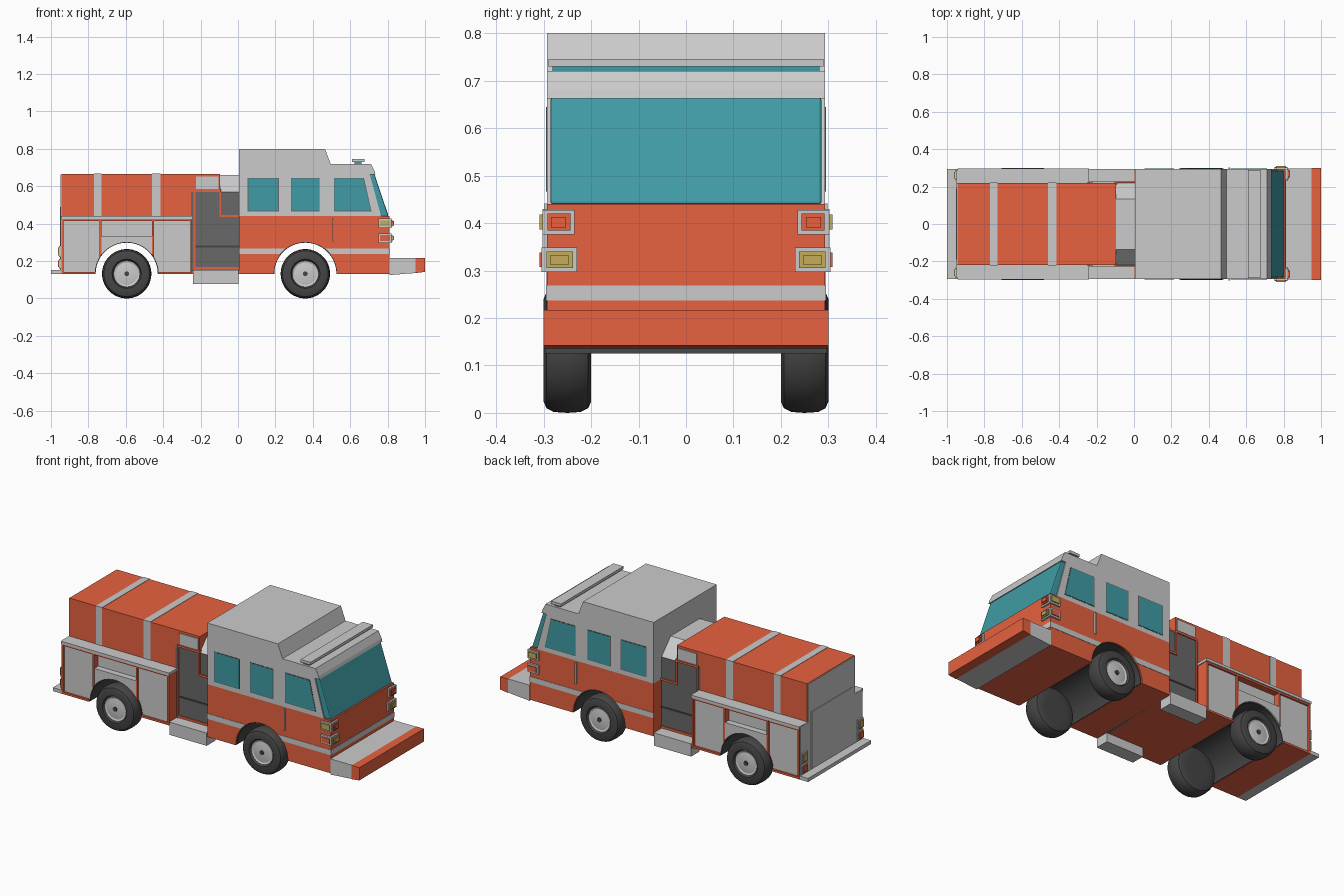
import bpy, bmesh, math

if "Cube" in bpy.data.objects:
    bpy.data.objects.remove(bpy.data.objects["Cube"])

def material(name, c):
    m = bpy.data.materials.new(name)
    m.diffuse_color = (*c, 1)
    m.use_nodes = True
    m.node_tree.nodes["Principled BSDF"].inputs["Base Color"].default_value = m.diffuse_color
    return m

RED = material("red_paint", (0.8, 0.12, 0.05))
PALE = material("pale_grey", (0.7, 0.7, 0.7))
TEAL = material("teal_glass", (0.05, 0.33, 0.38))
DARK = material("dark_panel", (0.14, 0.14, 0.14))
BLACK = material("rubber", (0.06, 0.06, 0.06))
AMBER = material("amber_lens", (0.55, 0.42, 0.1))
GREY = None
AXLES = (-0.595, 0.36)
AXLE_Z, ARCH_R = 0.132, 0.17

def finish(name, bm, mat):
    bmesh.ops.recalc_face_normals(bm, faces=bm.faces)
    me = bpy.data.meshes.new(name)
    bm.to_mesh(me)
    bm.free()
    ob = bpy.data.objects.new(name, me)
    bpy.context.collection.objects.link(ob)
    if mat:
        me.materials.append(mat)
    return ob

def prism(name, pts, a, b, mat=GREY, mirror=False, axis='Y'):
    """Extrude an xz (or yz) outline from a to b; mirror adds the other side."""
    bm = bmesh.new()
    for s in ((1, -1) if mirror else (1,)):
        rings = []
        for d in (a, b):
            rings.append([bm.verts.new((u, s * d, v) if axis == 'Y' else (d, u, v)) for u, v in pts])
        bm.faces.new(rings[0])
        bm.faces.new(rings[1])
        n = len(pts)
        for i in range(n):
            j = (i + 1) % n
            bm.faces.new((rings[0][i], rings[0][j], rings[1][j], rings[1][i]))
    return finish(name, bm, mat)

def box(name, x0, x1, y0, y1, z0, z1, mat=GREY, mirror=False):
    return prism(name, [(x0, z0), (x1, z0), (x1, z1), (x0, z1)], y0, y1, mat, mirror)

def apply(ob, kind, **settings):
    mod = ob.modifiers.new(kind, kind)
    for k, v in settings.items():
        setattr(mod, k, v)
    bpy.context.view_layer.objects.active = ob
    bpy.ops.object.modifier_apply(modifier=mod.name)

def arc(x, r, n, a0, a1):
    return [(x + r * math.cos(a0 + (a1 - a0) * i / n), AXLE_Z + r * math.sin(a0 + (a1 - a0) * i / n))
            for i in range(n + 1)]

def cut_arch(ob, x):
    c = prism("arch_cutter", arc(x, ARCH_R, 48, 0, 2 * math.pi)[:-1], -0.5, 0.5)
    c.hide_render = True
    apply(ob, 'BOOLEAN', operation='DIFFERENCE', object=c, solver='EXACT')
    bpy.data.objects.remove(c)

def lathe(name, profile, x, mat, n=48):
    """Revolve (radius, y) points about each wheel axis on both sides."""
    bm = bmesh.new()
    for s in (1, -1):
        rings = [[bm.verts.new((x + r * math.cos(2 * math.pi * i / n), s * y,
                                AXLE_Z + r * math.sin(2 * math.pi * i / n))) for i in range(n)]
                 for r, y in profile]
        for p, q in zip(rings, rings[1:]):
            for i in range(n):
                bm.faces.new((p[i], p[i - 1], q[i - 1], q[i]))
        bm.faces.new(rings[0])
        bm.faces.new(rings[-1])
    ob = finish(name, bm, mat)
    bpy.ops.object.select_all(action='DESELECT')
    ob.select_set(True)
    bpy.context.view_layer.objects.active = ob
    bpy.ops.object.shade_smooth_by_angle()

# Cab: red lower half, stripe, pale upper half
cut_arch(box("cab_lower", 0.005, 0.81, -0.293, 0.293, 0.13, 0.44, RED), AXLES[1])
cut_arch(box("cab_stripe", 0.006, 0.812, -0.295, 0.295, 0.237, 0.268, PALE), AXLES[1])
prism("cab_upper", [(0.005, 0.44), (0.765, 0.44), (0.705, 0.662), (0.735, 0.662), (0.73, 0.68),
                    (0.71, 0.72), (0.495, 0.72), (0.465, 0.8), (0.005, 0.8)], -0.293, 0.293, PALE)
shield = prism("windshield", [(0.755, 0.44), (0.805, 0.44), (0.73, 0.664), (0.695, 0.664)], -0.286, 0.286, TEAL)
apply(shield, 'BEVEL', width=0.006, segments=2)
for i, (a, b, slant) in enumerate(((0.055, 0.215, 0), (0.287, 0.432, 0), (0.517, 0.71, 0.04))):
    for nm, g, y, mat in (("window_frame", 0.004, 0.2945, DARK), ("side_window", 0, 0.2955, TEAL)):
        prism(f"{nm}_{i}", [(a - g, 0.47 - g), (b + g, 0.47 - g), (b - slant + g, 0.64 + g), (a - g, 0.64 + g)],
              0.285, y, mat, True)
box("door_handle", 0.506, 0.514, 0.29, 0.302, 0.305, 0.43, GREY, True)
box("lightbar_glass", 0.622, 0.66, -0.281, 0.281, 0.718, 0.732, TEAL)
box("lightbar_cap", 0.61, 0.675, -0.29, 0.29, 0.73, 0.746)

# Headlights wrapping the front corners
for nm, z0, z1, y0, y1, front, side in (("upper", 0.376, 0.428, 0.235, 0.302, RED, AMBER),
                                       ("lower", 0.297, 0.348, 0.23, 0.304, AMBER, RED)):
    box(nm + "_headlight_housing", 0.75, 0.82, y0, y1, z0, z1, GREY, True)
    box(nm + "_front_lens", 0.81, 0.826, y0 + 0.008, y1 - 0.01, z0 + 0.008, z1 - 0.008, front, True)
    box(nm + "_front_lens_core", 0.81, 0.833, y0 + 0.018, y1 - 0.018, z0 + 0.015, z1 - 0.015, front, True)
    box(nm + "_side_lens", 0.76, 0.812, 0.28, 0.309, z0 + 0.01, z1 - 0.01, side, True)

# Front bumper
prism("bumper_deck", [(0.81, 0.125), (0.95, 0.136), (0.95, 0.217), (0.81, 0.217)], -0.297, 0.297)
prism("bumper_front", [(0.95, 0.136), (1, 0.142), (1, 0.217), (0.95, 0.217)], -0.3, 0.3, RED)

# Pump bay between cab and rear body
box("pump_panel", -0.25, 0.008, -0.222, 0.222, 0.13, 0.57, DARK)
prism("pump_cover", [(-0.22, 0.57), (0.22, 0.57), (0.135, 0.66), (-0.135, 0.66)], -0.1, 0.008, GREY, axis='X')
box("pump_floor", -0.25, 0.008, -0.285, 0.285, 0.13, 0.15, RED)
box("side_step", -0.24, 0.003, 0.215, 0.295, 0.077, 0.152, GREY, True)
for i, (a, b, c, d) in enumerate(((-0.238, -0.228, 0.15, 0.58), (-0.238, -0.095, 0.57, 0.582),
                                  (-0.1, -0.09, 0.435, 0.585), (-0.1, 0.005, 0.435, 0.447),
                                  (-0.238, 0.005, 0.155, 0.168))):
    box(f"pump_trim_{i}", a, b, 0.21, 0.228, c, d, RED, True)
box("pump_seam", -0.228, 0.005, 0.21, 0.225, 0.272, 0.282, BLACK, True)
box("gauge_panel", -0.225, -0.103, 0.21, 0.226, 0.585, 0.652, GREY, True)

# Rear upper body and its bands
box("rear_upper_body", -0.943, -0.095, -0.22, 0.22, 0.43, 0.665, RED)
for i, (a, b) in enumerate(((-0.77, -0.73), (-0.46, -0.415))):
    box(f"body_band_{i}", a, b, -0.222, 0.222, 0.44, 0.667)

# Rear lower body with recessed lockers
cut_arch(box("rear_lower_body", -0.943, -0.245, -0.25, 0.25, 0.13, 0.43, RED), AXLES[0])
cut_arch(box("body_floor", -0.943, -0.245, -0.293, 0.293, 0.13, 0.142, RED), AXLES[0])
cut_arch(box("fender_panel", -0.732, -0.458, 0.24, 0.292, 0.135, 0.335, GREY, True), AXLES[0])
for i, (a, b, z, y) in enumerate(((-0.935, -0.74, 0.14, 0.282), (-0.732, -0.458, 0.335, 0.256),
                                  (-0.45, -0.255, 0.14, 0.282))):
    cut_arch(box(f"locker_door_{i}", a, b, 0.24, y, z, 0.42, GREY, True), AXLES[0])
for i, x in enumerate((-0.943, -0.741, -0.459, -0.255)):
    cut_arch(box(f"locker_post_{i}", x, x + 0.01, 0.24, 0.294, 0.13, 0.428, RED, True), AXLES[0])
box("locker_lintel", -0.943, -0.245, 0.24, 0.293, 0.415, 0.428, RED, True)
box("locker_top", -0.945, -0.24, 0.215, 0.298, 0.425, 0.441, GREY, True)

# Tail
box("tail_panel_lower", -0.948, -0.94, -0.288, 0.288, 0.145, 0.44)
box("tail_panel_upper", -0.948, -0.94, -0.218, 0.218, 0.43, 0.662)
box("tail_door", -0.952, -0.94, -0.19, 0.19, 0.155, 0.49)
box("rear_step", -1, -0.935, -0.293, 0.293, 0.13, 0.151)
for nm, z0, z1, mat in (("red", 0.16, 0.212, RED), ("amber", 0.222, 0.28, AMBER)):
    box(nm + "_tail_light_housing", -0.956, -0.94, 0.235, 0.286, z0, z1, GREY, True)
    box(nm + "_tail_light", -0.963, -0.94, 0.242, 0.279, z0 + 0.008, z1 - 0.008, mat, True)

# Wheels and arch liners
for nm, x in zip(("rear", "front"), AXLES):
    lathe(nm + "_tyres", [(0.07, 0.2), (0.108, 0.2), (0.122, 0.206), (0.13, 0.222), (0.132, 0.25), (0.13, 0.279),
                          (0.122, 0.294), (0.108, 0.3), (0.078, 0.3), (0.07, 0.285)], x, BLACK)
    lathe(nm + "_rims", [(0.07, 0.27), (0.07, 0.291), (0.06, 0.287), (0.03, 0.292)], x, GREY)
    lathe(nm + "_hub_caps", [(0.013, 0.28), (0.013, 0.297)], x, BLACK, 16)
    prism(nm + "_arch_liner", arc(x, 0.171, 32, 0, math.pi) + arc(x, 0.166, 32, math.pi, 0), -0.285, 0.285, BLACK)
